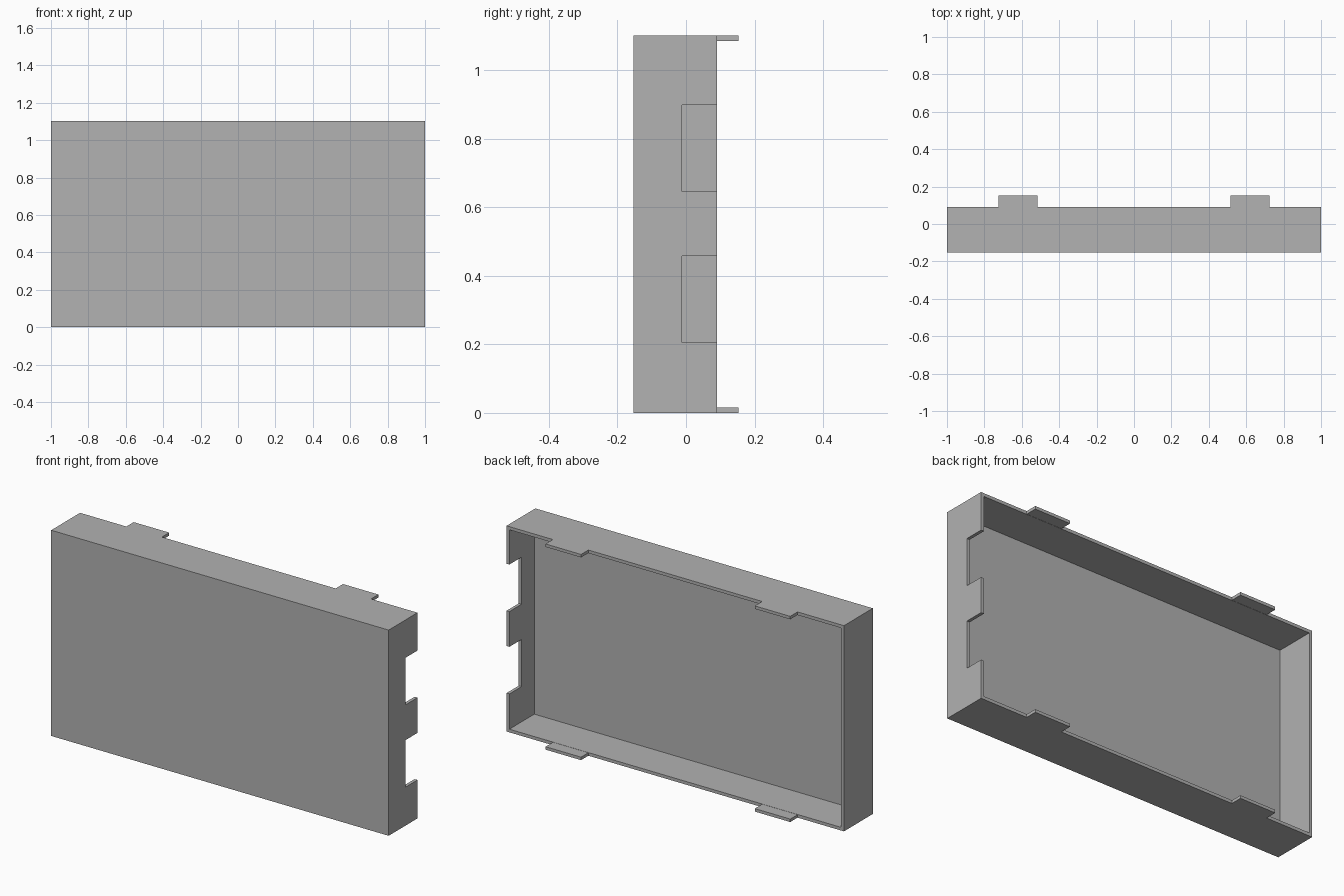
import bpy
import bmesh

old = bpy.data.objects.get("Cube")
if old:
    bpy.data.objects.remove(old, do_unlink=True)

HEIGHT = 1.102
FRONT, RIM, TAB_END = -0.153, 0.091, 0.153
WALL, PANEL, TAB = 0.024, 0.033, 0.016

grey = bpy.data.materials.new("light grey")
grey.use_nodes = True
colour = (0.445, 0.445, 0.445, 1)
grey.diffuse_color = colour
grey.node_tree.nodes["Principled BSDF"].inputs["Base Color"].default_value = colour


def box(name, low, high):
    """Axis-aligned box between two corners."""
    bm = bmesh.new()
    bmesh.ops.create_cube(bm, size=1)
    for v in bm.verts:
        v.co = [h if c > 0 else l for c, l, h in zip(v.co, low, high)]
    mesh = bpy.data.meshes.new(name)
    bm.to_mesh(mesh)
    bm.free()
    mesh.materials.append(grey)
    obj = bpy.data.objects.new(name, mesh)
    bpy.context.collection.objects.link(obj)
    return obj


# Tray: a box hollowed from its back face
tray = box("tray", (-1, FRONT, 0), (1, RIM, HEIGHT))
bm = bmesh.new()
bm.from_mesh(tray.data)
bm.normal_update()
back = max(bm.faces, key=lambda f: f.normal.y)
bmesh.ops.inset_region(bm, faces=[back], thickness=WALL)
cavity = bmesh.ops.extrude_discrete_faces(bm, faces=[back])["faces"][0]
for v in cavity.verts:
    v.co.y = FRONT + PANEL
bmesh.ops.recalc_face_normals(bm, faces=bm.faces)
bm.to_mesh(tray.data)
bm.free()

# Two notches through the left side wall
for label, z in (("lower", 0.206), ("upper", 0.647)):
    cutter = box(label + "_notch_cutter", (0.95, -0.012, z), (1.1, 0.2, z + 0.252))
    cutter.hide_render = True
    cutter.hide_set(True)
    cut = tray.modifiers.new(label + " notch", "BOOLEAN")
    cut.operation = "DIFFERENCE"
    cut.solver = "EXACT"
    cut.object = cutter
    bpy.context.view_layer.objects.active = tray
    bpy.ops.object.modifier_apply(modifier=cut.name)
    bpy.data.objects.remove(cutter, do_unlink=True)

# Four thin tabs reaching back from the top and bottom walls
for side, x in (("right", -0.62), ("left", 0.62)):
    for level, z in (("bottom", 0), ("top", HEIGHT - TAB)):
        box(f"{level}_{side}_tab", (x - 0.105, RIM, z), (x + 0.105, TAB_END, z + TAB))
